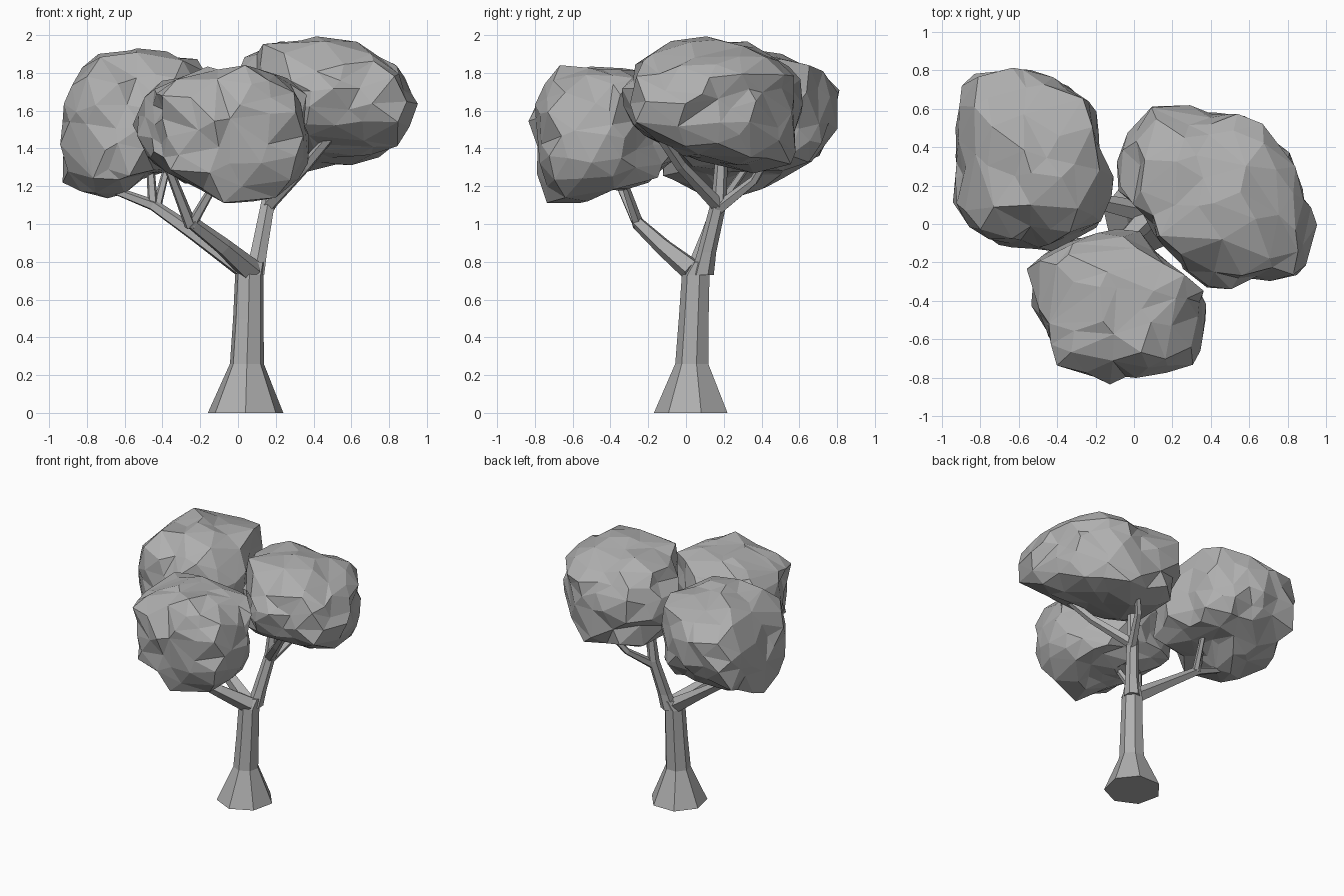
import bpy, bmesh, math, random
from mathutils import Vector

random.seed(7)
grey = bpy.data.materials.new("matte grey")
grey.diffuse_color = (0.43, 0.43, 0.43, 1)


def add_object(name, bm):
    bmesh.ops.recalc_face_normals(bm, faces=bm.faces)
    mesh = bpy.data.meshes.new(name)
    bm.to_mesh(mesh)
    bm.free()
    mesh.materials.append(grey)
    ob = bpy.data.objects.new(name, mesh)
    bpy.context.collection.objects.link(ob)
    return ob


def limb(name, path, sides=5, flat=False):
    """Tapered faceted tube through (x, y, z, radius) points."""
    bm = bmesh.new()
    pts = [Vector(p[:3]) for p in path]
    rings = []
    for i, p in enumerate(pts):
        t = (pts[min(i + 1, len(pts) - 1)] - pts[max(i - 1, 0)]).normalized()
        if flat:
            u, v = Vector((1, 0, 0)), Vector((0, 1, 0))
        else:
            u = t.cross(Vector((0, 1, 0.2))).normalized()
            v = t.cross(u)
        ring = []
        for k in range(sides):
            a = 2 * math.pi * k / sides - math.pi / 2
            ring.append(bm.verts.new(p + path[i][3] * (u * math.cos(a) + v * math.sin(a))))
        rings.append(ring)
    for r0, r1 in zip(rings, rings[1:]):
        for k in range(sides):
            j = (k + 1) % sides
            bm.faces.new((r0[k], r0[j], r1[j], r1[k]))
    bm.faces.new(rings[0])
    bm.faces.new(rings[-1])
    return add_object(name, bm)


def reach(poly, c, d):
    """Distance factor along d from c to the outline."""
    best = 0
    for a, b in zip(poly, poly[1:] + poly[:1]):
        ax, ay, ex, ey = a[0] - c[0], a[1] - c[1], b[0] - a[0], b[1] - a[1]
        det = d[0] * ey - d[1] * ex
        if abs(det) < 1e-9:
            continue
        t = (ax * ey - ay * ex) / det
        s = (ax * d[1] - ay * d[0]) / det
        if t > 0 and -1e-6 <= s <= 1 + 1e-6:
            best = max(best, t)
    return best or 99


def foliage(name, plan, front, side):
    """Faceted clump bounded by plan (xy), front (xz) and side (yz) outlines."""
    def span(vals):
        return (max(vals) + min(vals)) / 2, (max(vals) - min(vals)) / 2
    (cx, hx) = span([p[0] for p in plan])
    (cy, hy) = span([p[1] for p in plan])
    (cz, hz) = span([p[1] for p in front])
    bm = bmesh.new()
    bmesh.ops.create_icosphere(bm, subdivisions=3, radius=1)
    for v in bm.verts:
        n = v.co + Vector([random.uniform(-0.09, 0.09) for _ in range(3)])
        n.normalize()
        d = Vector((n.x * hx, n.y * hy, n.z * hz))
        r = min(1.15,
                reach(plan, (cx, cy), (d.x, d.y)),
                reach(front, (cx, cz), (d.x, d.z)),
                reach(side, (cy, cz), (d.y, d.z)))
        v.co = Vector((cx, cy, cz)) + d * r * random.uniform(0.92, 1.03)
    ob = add_object(name, bm)
    dec = ob.modifiers.new("irregular facets", 'DECIMATE')
    dec.ratio = 0.75
    return ob


# Trunk with flared foot, rising into the right-hand fork
limb("trunk", [(0.04, 0.035, 0, 0.205), (0.047, 0.035, 0.26, 0.092),
               (0.055, 0.045, 0.5, 0.083), (0.06, 0.055, 0.73, 0.077),
               (0.085, 0.085, 0.8, 0.06)], 7, True)
limb("right_limb", [(0.085, 0.085, 0.73, 0.062), (0.11, 0.11, 0.85, 0.05),
                    (0.16, 0.175, 1.12, 0.042), (0.18, 0.19, 1.4, 0.03)], 6, True)
limb("right_front_branch", [(0.16, 0.17, 1.1, 0.04), (0.36, -0.03, 1.31, 0.032),
                            (0.57, -0.2, 1.56, 0.024)])
limb("right_back_branch", [(0.16, 0.17, 1.08, 0.035), (0.26, 0.36, 1.23, 0.025),
                           (0.36, 0.46, 1.4, 0.02)])
# Left limb and twigs
limb("left_limb", [(0.05, 0.06, 0.75, 0.06), (-0.22, 0.12, 0.94, 0.042),
                   (-0.45, 0.17, 1.1, 0.032), (-0.74, 0.19, 1.21, 0.018)])
limb("left_twig", [(-0.45, 0.17, 1.09, 0.028), (-0.47, 0.2, 1.4, 0.02)])
limb("left_back_twig", [(-0.43, 0.17, 1.09, 0.026), (-0.36, 0.36, 1.36, 0.018)])
# Front limb and twigs
limb("front_limb", [(0.07, 0.04, 0.75, 0.065), (-0.08, -0.12, 0.88, 0.048),
                    (-0.25, -0.26, 1.01, 0.036)])
limb("front_left_twig", [(-0.25, -0.25, 0.99, 0.034), (-0.37, -0.39, 1.3, 0.024)])
limb("front_right_twig", [(-0.25, -0.25, 0.99, 0.03), (-0.1, -0.34, 1.25, 0.02)])

# Three foliage clumps
foliage("left_foliage",
        [(-.97, .08), (-.94, .5), (-.91, .69), (-.83, .77), (-.63, .84), (-.49, .82),
         (-.27, .67), (-.19, .6), (-.2, .48), (-.1, .2), (-.13, .02), (-.45, -.15),
         (-.6, -.13), (-.82, -.06)],
        [(-.97, 1.25), (-.94, 1.48), (-.9, 1.77), (-.79, 1.88), (-.55, 1.93), (-.3, 1.9),
         (-.12, 1.84), (-.1, 1.4), (-.3, 1.27), (-.45, 1.28), (-.6, 1.16), (-.74, 1.08),
         (-.84, 1.14)],
        [(.3, 1.93), (.5, 1.89), (.66, 1.86), (.84, 1.73), (.79, 1.5), (.7, 1.36),
         (.5, 1.24), (.15, 1.08), (-.1, 1.2), (-.15, 1.35), (-.1, 1.7), (.1, 1.91)])
foliage("front_foliage",
        [(-.58, -.37), (-.54, -.2), (-.4, -.12), (-.13, -.01), (.02, -.03), (.07, -.12),
         (.36, -.33), (.4, -.5), (.33, -.68), (.25, -.78), (-.02, -.81), (-.15, -.83),
         (-.39, -.75), (-.43, -.6)],
        [(-.58, 1.52), (-.5, 1.36), (-.3, 1.23), (-.02, 1.05), (.05, 1.11), (.31, 1.13),
         (.38, 1.36), (.4, 1.5), (.35, 1.73), (.2, 1.82), (.05, 1.85), (-.1, 1.84),
         (-.35, 1.78), (-.5, 1.68)],
        [(-.84, 1.62), (-.81, 1.4), (-.75, 1.13), (-.65, 1.05), (-.48, 1.15), (-.2, 1.22),
         (-.02, 1.35), (0, 1.6), (-.15, 1.77), (-.35, 1.84), (-.66, 1.83), (-.75, 1.72)])
foliage("right_foliage",
        [(-.12, .38), (.02, .5), (.12, .65), (.35, .59), (.52, .58), (.7, .5), (.83, .32),
         (.9, .12), (.97, -.08), (.9, -.24), (.8, -.3), (.65, -.28), (.5, -.39),
         (.38, -.34), (.2, -.17), (0, .1), (-.12, .2)],
        [(.02, 1.85), (.13, 1.96), (.4, 2.0), (.6, 1.97), (.85, 1.84), (.97, 1.6),
         (.8, 1.37), (.6, 1.31), (.38, 1.25), (.1, 1.3), (-.12, 1.55), (-.08, 1.72)],
        [(-.39, 1.6), (-.3, 1.78), (-.2, 1.92), (.02, 2.0), (.3, 1.97), (.5, 1.87),
         (.65, 1.7), (.6, 1.5), (.53, 1.24), (.3, 1.28), (0, 1.36), (-.2, 1.45)])
